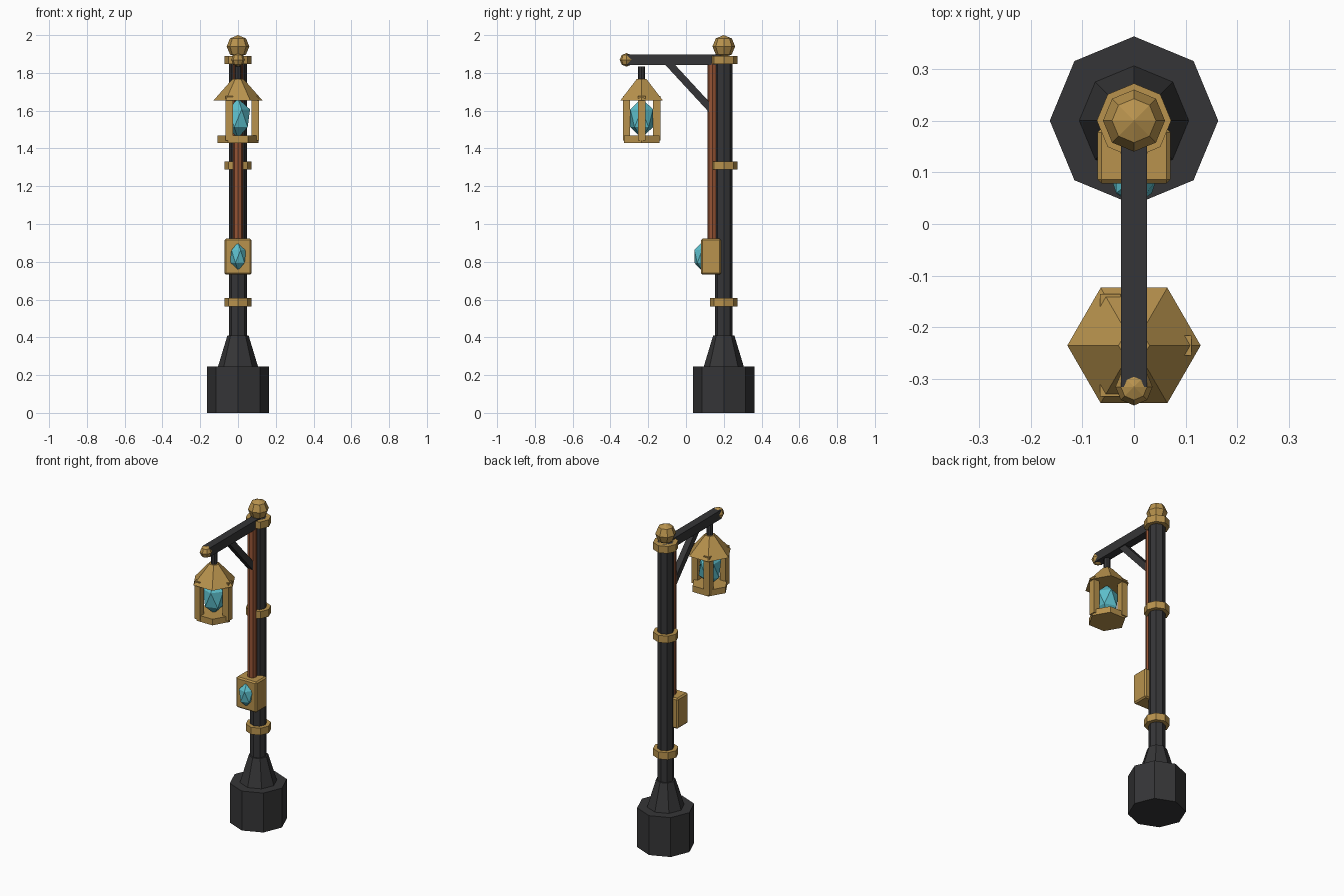
import bpy, bmesh, math
from mathutils import Matrix, Vector

if "Cube" in bpy.data.objects:
    bpy.data.objects.remove(bpy.data.objects["Cube"])

POLE_Y, LAMP_Y = 0.2, -0.235


def material(name, rgb):
    m = bpy.data.materials.new(name)
    m.diffuse_color = (*rgb, 1)
    m.use_nodes = True
    m.node_tree.nodes["Principled BSDF"].inputs["Base Color"].default_value = m.diffuse_color
    return m


IRON = material("dark iron", (0.036, 0.036, 0.038))
BRASS = material("brass", (0.48, 0.29, 0.075))
COPPER = material("copper", (0.30, 0.088, 0.035))
CRYSTAL = material("cyan crystal", (0.11, 0.52, 0.60))


def finish(name, bm, mat, matrix):
    bm.transform(matrix)
    bmesh.ops.recalc_face_normals(bm, faces=bm.faces)
    me = bpy.data.meshes.new(name)
    bm.to_mesh(me)
    bm.free()
    me.materials.append(mat)
    ob = bpy.data.objects.new(name, me)
    bpy.context.collection.objects.link(ob)
    return ob


def prism(name, mat, y, z0, z1, r0, r1=None, sides=8, turn=0):
    """Vertical prism or frustum between two heights."""
    bm = bmesh.new()
    bmesh.ops.create_cone(bm, cap_ends=True, segments=sides, radius1=r0,
                          radius2=r0 if r1 is None else r1, depth=z1 - z0)
    return finish(name, bm, mat, Matrix.Translation((0, y, (z0 + z1) / 2))
                  @ Matrix.Rotation(turn, 4, 'Z'))


def box(name, mat, centre, size, tilt=0, bevel=0):
    bm = bmesh.new()
    bmesh.ops.create_cube(bm, size=1)
    bm.transform(Matrix.Diagonal((*size, 1)))
    if bevel:
        bmesh.ops.bevel(bm, geom=bm.edges[:], offset=bevel, segments=1, affect='EDGES')
    return finish(name, bm, mat, Matrix.Translation(centre) @ Matrix.Rotation(tilt, 4, 'X'))


def ball(name, mat, centre, r):
    bm = bmesh.new()
    bmesh.ops.create_uvsphere(bm, u_segments=8, v_segments=4, radius=r)
    return finish(name, bm, mat, Matrix.Translation(centre))


def gem(name, centre, size):
    bm = bmesh.new()
    bmesh.ops.create_icosphere(bm, subdivisions=1, radius=1)
    return finish(name, bm, CRYSTAL, Matrix.Translation(centre) @ Matrix.Diagonal((*size, 1)))


# Post: foot, tapered collar, shaft, bands and finial
prism("foot", IRON, POLE_Y, 0, 0.245, 0.163)
prism("collar", IRON, POLE_Y, 0.245, 0.41, 0.106, 0.056)
prism("shaft", IRON, POLE_Y, 0.40, 1.89, 0.047)
for i, z in enumerate((0.585, 1.31, 1.868)):
    prism(f"band_{i + 1}", BRASS, POLE_Y, z - 0.022, z + 0.022, 0.072)
ball("finial", BRASS, (0, POLE_Y, 1.94), 0.06)

# Copper pipe and control box with its crystal
prism("pipe", COPPER, 0.14, 0.90, 1.85, 0.027)
box("control_box", BRASS, (0, 0.132, 0.827), (0.142, 0.107, 0.19), bevel=0.008)
gem("box_crystal", (0, 0.085, 0.828), (0.048, 0.048, 0.075))

# Arm, end knob and diagonal brace
box("arm", IRON, (0, -0.065, 1.869), (0.05, 0.50, 0.056))
ball("arm_knob", BRASS, (0, -0.315, 1.869), 0.036)
top, low = Vector((0, -0.10, 1.86)), Vector((0, 0.14, 1.60))
d = low - top
box("brace", IRON, (top + low) / 2, (0.036, d.length, 0.038), tilt=math.atan2(d.z, d.y))

# Hanging lantern: hanger, roof, floor, three bars and crystal
prism("hanger", IRON, LAMP_Y, 1.75, 1.835, 0.019)
prism("lantern_roof", BRASS, LAMP_Y, 1.655, 1.767, 0.129, 0.03, 6, math.pi / 6)
prism("lantern_floor", BRASS, LAMP_Y, 1.43, 1.468, 0.108, sides=6, turn=math.pi / 6)
for i in range(3):
    a = math.tau * i / 3
    box(f"lantern_bar_{i + 1}", BRASS,
        (0.092 * math.cos(a), LAMP_Y + 0.092 * math.sin(a), 1.56), (0.039, 0.039, 0.236))
gem("lantern_crystal", (0, LAMP_Y, 1.56), (0.071, 0.071, 0.105))
